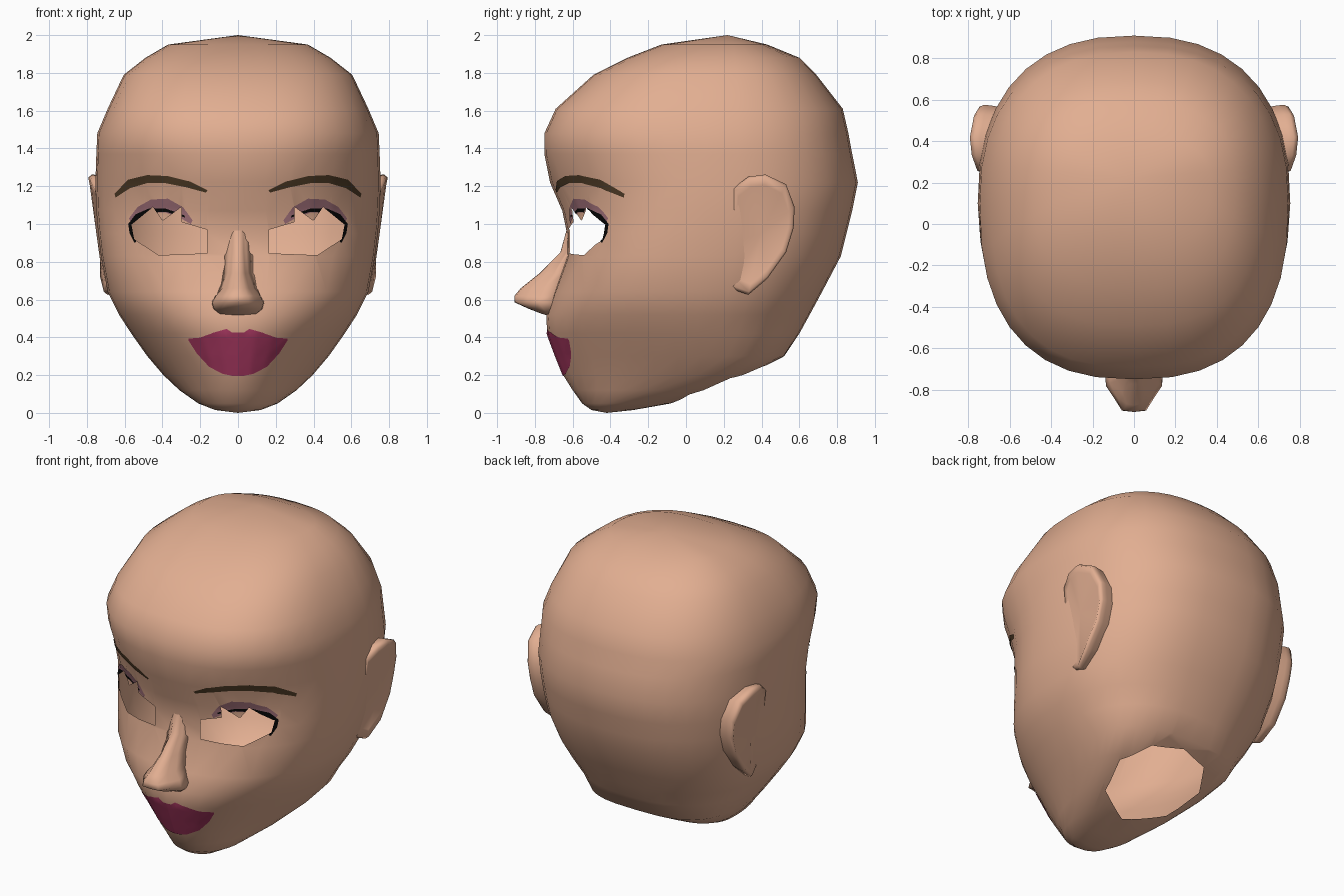
import bpy, bmesh, math
from mathutils import Vector
from mathutils.bvhtree import BVHTree

if "Cube" in bpy.data.objects:
    bpy.data.objects.remove(bpy.data.objects["Cube"])


def material(name, rgb):
    m = bpy.data.materials.new(name)
    m.diffuse_color = (*rgb, 1)
    m.use_nodes = True
    m.node_tree.nodes["Principled BSDF"].inputs["Base Color"].default_value = m.diffuse_color
    return m


SKIN = material("skin", (0.76, 0.425, 0.285))
LIP = material("lip_plum", (0.40, 0.04, 0.122))
BROW = material("brow_brown", (0.078, 0.045, 0.02))
LID = material("eyelid_mauve", (0.34, 0.155, 0.185))
LINER = material("liner_black", (0.002, 0.002, 0.002))


def make(name, bm, mat):
    bm.normal_update()
    me = bpy.data.meshes.new(name)
    bm.to_mesh(me)
    bm.free()
    me.materials.append(mat)
    for p in me.polygons:
        p.use_smooth = True
    ob = bpy.data.objects.new(name, me)
    bpy.context.collection.objects.link(ob)
    return ob


def loft(rings, closed=True, caps=(None, None)):
    """Skin a list of equal-length point rings, with optional end points."""
    bm = bmesh.new()
    vs = [[bm.verts.new(p) for p in r] for r in rings]
    n = len(vs[0])
    last = n if closed else n - 1
    for a, b in zip(vs, vs[1:]):
        for i in range(last):
            j = (i + 1) % n
            bm.faces.new((a[i], a[j], b[j], b[i]))
    for ring, tip in ((vs[0], caps[0]), (vs[-1], caps[1])):
        if tip:
            t = bm.verts.new(tip)
            for i in range(n):
                bm.faces.new((ring[i], ring[(i + 1) % n], t))
    bmesh.ops.recalc_face_normals(bm, faces=bm.faces)
    return bm


def cut_hole(bm, pts, axis, region):
    """Cut a convex outline through the faces of a region and remove the inside."""
    pts = [Vector(p) for p in pts]
    mid = sum(pts, Vector()) / len(pts)
    planes = []
    for a, b in zip(pts, pts[1:] + pts[:1]):
        no = (b - a).cross(Vector(axis)).normalized()
        planes.append((a, no if (mid - a).dot(no) > 0 else -no))

    def near(f):
        if not region(f):
            return False
        return not any(all((v.co - a).dot(no) < 1e-5 for v in f.verts) for a, no in planes)

    for a, no in planes:
        fs = [f for f in bm.faces if near(f)]
        geom = list({e for f in fs for e in f.edges} | {v for f in fs for v in f.verts}) + fs
        bmesh.ops.bisect_plane(bm, geom=geom, dist=1e-5, plane_co=a, plane_no=no)
    gone = [f for f in bm.faces if region(f) and
            all((f.calc_center_median() - a).dot(no) > 0 for a, no in planes)]
    bmesh.ops.delete(bm, geom=gone, context='FACES')


# Head sections: height, front y, back y, widest y, half width, front squareness
SECTIONS = [
    (0.015, -0.50, -0.28, -0.40, 0.12, 2.0), (0.05, -0.55, -0.08, -0.28, 0.21, 2.0),
    (0.12, -0.60, 0.15, -0.08, 0.31, 1.9), (0.20, -0.65, 0.33, 0.06, 0.395, 1.9),
    (0.30, -0.69, 0.52, 0.08, 0.48, 1.9), (0.42, -0.735, 0.60, 0.06, 0.565, 1.95),
    (0.52, -0.74, 0.655, 0.06, 0.63, 2.1), (0.64, -0.70, 0.72, 0.07, 0.69, 2.3),
    (0.83, -0.63, 0.82, 0.09, 0.725, 2.4), (0.95, -0.63, 0.85, 0.10, 0.74, 2.3),
    (1.07, -0.655, 0.88, 0.10, 0.75, 2.15), (1.22, -0.72, 0.91, 0.10, 0.755, 2.1),
    (1.37, -0.75, 0.88, 0.10, 0.75, 2.35), (1.48, -0.75, 0.86, 0.10, 0.745, 2.5),
    (1.61, -0.69, 0.83, 0.11, 0.69, 2.6), (1.79, -0.49, 0.69, 0.14, 0.605, 2.6),
    (1.88, -0.31, 0.60, 0.16, 0.49, 2.6), (1.95, -0.13, 0.43, 0.20, 0.37, 2.6)]
COLS = 36


def spow(v, p):
    return math.copysign(abs(v) ** p, v)


def section(z, yf, yb, yc, w, n):
    ring = []
    back = 3.0 if z < 0.35 else 2.4
    for i in range(COLS):
        t = 2 * math.pi * i / COLS
        s, c = math.sin(t), math.cos(t)
        p = 2 / (n if c > 0 else back)
        ring.append((w * spow(s, p), yc + (yf - yc if c > 0 else yc - yb) * spow(c, p), z))
    return ring


head = loft([section(*s) for s in SECTIONS], caps=((0, -0.42, 0), (0, 0.22, 2.0)))
surface = BVHTree.FromBMesh(head)

# Eye openings (one main shape and two upper notches) and neck opening
EYE = [[(0.165, 0.845), (0.165, 0.97), (0.30, 1.01), (0.40, 1.02), (0.565, 1.0), (0.55, 0.92), (0.42, 0.835)],
       [(0.30, 1.0), (0.30, 1.09), (0.40, 1.015)],
       [(0.40, 1.015), (0.45, 1.09), (0.56, 1.0)]]


def cut_eyes(bm, sides=(1, -1)):
    for s in sides:
        for shape in EYE:
            cut_hole(bm, [(s * x, 0, z) for x, z in shape], (0, 1, 0),
                     lambda f: f.calc_center_median().y < -0.1 and 0.6 < f.calc_center_median().z < 1.4)


cut_eyes(head)
neck = [(0.234, 0.017), (0.305, 0.235), (0.2, 0.404)]
outline = [(0, -0.11)] + neck + [(0, 0.461)] + [(-x, y) for x, y in reversed(neck)]
cut_hole(head, [(x, y, 0) for x, y in outline], (0, 0, 1),
         lambda f: f.calc_center_median().z < 0.7 and f.normal.z < 0)
make("head", head, SKIN)

# Nose: height, half width, tip y, root y, flare where it meets the cheeks
NOSE = [(0.97, 0.04, -0.632, -0.615, 1.8), (0.85, 0.045, -0.665, -0.615, 1.8), (0.74, 0.055, -0.775, -0.645, 1.6),
        (0.66, 0.085, -0.875, -0.67, 1.2), (0.62, 0.12, -0.908, -0.67, 1), (0.585, 0.14, -0.908, -0.69, 1),
        (0.55, 0.13, -0.83, -0.70, 1), (0.525, 0.10, -0.765, -0.71, 1)]
rings = []
for z, w, tip, root, flare in NOSE:
    d = tip - root
    half = [(w * flare, root), (w * 0.97, root + d * 0.42), (w * 0.68, root + d * 0.7), (w * 0.42, root + d * 0.97)]
    rings.append([(x, y, z) for x, y in half] + [(0, tip, z)] + [(-x, y, z) for x, y in reversed(half)])
make("nose", loft(rings, caps=(None, (0, -0.73, 0.515))), SKIN)

# Ears: outline in y and z, flush at the front with a thick rounded back rim
EAR = [(0.25, 1.19), (0.33, 1.25), (0.42, 1.262), (0.53, 1.21), (0.575, 1.09), (0.57, 0.98), (0.53, 0.85),
       (0.43, 0.71), (0.33, 0.625), (0.23, 0.66), (0.24, 0.9)]


def ear_ring(s, scale, inset, flat=None):
    out = []
    for y, z in EAR:
        x = 0.793 - 1.4 * (y - 0.41) ** 2 - 0.14 * max(0, 1.15 - z) - inset
        out.append((s * (flat or x), 0.40 + (y - 0.40) * scale, 0.95 + (z - 0.95) * scale))
    return out


for s, side in ((1, "right"), (-1, "left")):
    shape = [ear_ring(s, 0.92, 0, 0.62), ear_ring(s, 0.99, 0.05), ear_ring(s, 1, 0.02),
             ear_ring(s, 0.95, 0), ear_ring(s, 0.82, 0.008)]
    make("ear_" + side, loft(shape, caps=(None, (s * 0.75, 0.40, 0.95))), SKIN)


def resample(line, k=5):
    return [(a[0] + (b[0] - a[0]) * i / k, a[1] + (b[1] - a[1]) * i / k)
            for a, b in zip(line, line[1:]) for i in range(k)] + [line[-1]]


def plate(name, upper, lower, mat, s=1, lift=0.004, rows=6, eye=False):
    """Thin painted patch laid on the front of the head."""
    up, lo = resample(upper), resample(lower)
    grid = []
    for r in range(rows + 1):
        row = []
        for (ax, az), (bx, bz) in zip(up, lo):
            f = r / rows
            x, z = s * (ax + (bx - ax) * f), az + (bz - az) * f
            hit, no, _, _ = surface.ray_cast(Vector((x, -2, z)), Vector((0, 1, 0)))
            row.append(hit + no * lift)
        grid.append(row)
    bm = loft(grid, closed=False)
    bm.normal_update()
    if sum((f.normal.y * f.calc_area() for f in bm.faces)) > 0:
        bmesh.ops.reverse_faces(bm, faces=bm.faces)
    if eye:
        cut_eyes(bm, (s,))
    make(name, bm, mat)


# Lips
half_up = [(0.26, 0.395), (0.20, 0.40), (0.13, 0.425), (0.06, 0.445), (0.03, 0.425)]
half_lo = [(0.26, 0.385), (0.215, 0.315), (0.15, 0.245), (0.08, 0.208), (0.03, 0.198)]
lips = [[(-x, z) for x, z in h] + [(0, h[-1][1])] + h[::-1] for h in (half_up, half_lo)]
plate("lips", lips[0], lips[1], LIP, rows=10)

# Eyebrows, eyelids and eye liner, mirrored
for s, side in ((1, "right"), (-1, "left")):
    plate("eyebrow_" + side,
          [(0.16, 1.18), (0.25, 1.225), (0.37, 1.255), (0.48, 1.26), (0.58, 1.235), (0.65, 1.16)],
          [(0.17, 1.168), (0.27, 1.195), (0.38, 1.217), (0.48, 1.217), (0.57, 1.19), (0.645, 1.14)],
          BROW, s, rows=3)
    plate("eyelid_" + side,
          [(0.24, 1.02), (0.29, 1.09), (0.37, 1.135), (0.46, 1.13), (0.53, 1.09), (0.575, 1.03)],
          [(0.25, 1.00), (0.30, 1.03), (0.38, 1.06), (0.46, 1.06), (0.52, 1.04), (0.565, 1.01)],
          LID, s, lift=0.003, rows=4, eye=True)
    plate("eye_liner_" + side,
          [(0.28, 1.045), (0.38, 1.083), (0.47, 1.083), (0.54, 1.05), (0.578, 1.0), (0.57, 0.95), (0.545, 0.90)],
          [(0.28, 1.035), (0.38, 1.065), (0.46, 1.06), (0.52, 1.03), (0.55, 0.99), (0.55, 0.95), (0.535, 0.905)],
          LINER, s, lift=0.005, rows=3, eye=True)
